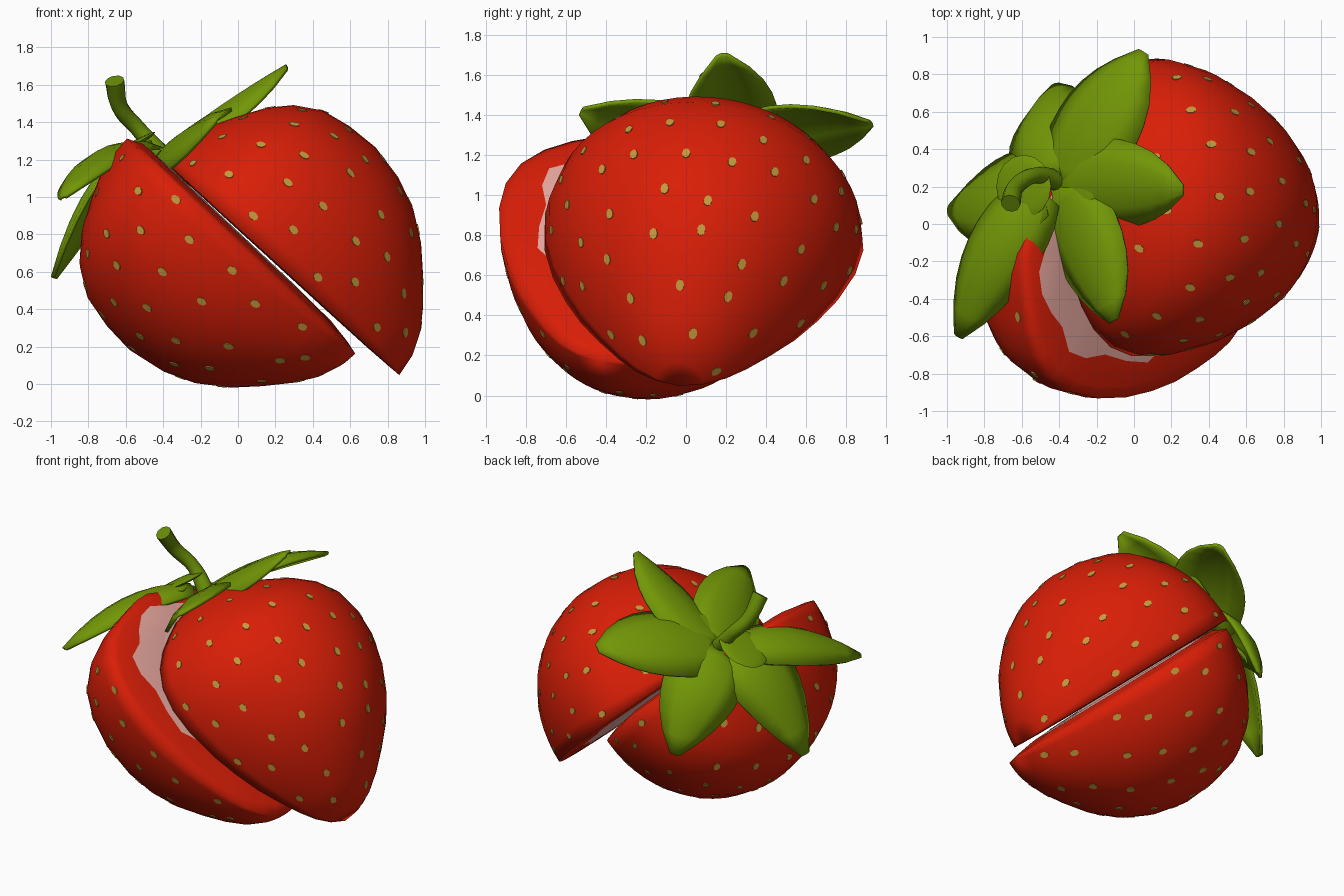
import bpy, bmesh, math, random
from mathutils import Vector as V

if "Cube" in bpy.data.objects:
    bpy.data.objects.remove(bpy.data.objects["Cube"])

random.seed(4)


def material(name, rgb):
    m = bpy.data.materials.new(name)
    m.diffuse_color = (*rgb, 1)
    m.use_nodes = True
    m.node_tree.nodes["Principled BSDF"].inputs["Base Color"].default_value = m.diffuse_color
    return m


RED = material("berry red", (0.69, 0.013, 0.002))
PINK = material("flesh pink", (0.86, 0.42, 0.37))
PALE = material("flesh pale", (0.90, 0.54, 0.49))
GOLD = material("seed gold", (0.55, 0.32, 0.045))
GREEN = material("leaf green", (0.17, 0.31, 0.002))
STEM = material("stem green", (0.14, 0.26, 0.002))


def finish(name, bm, mats, angle=40):
    bmesh.ops.remove_doubles(bm, verts=bm.verts, dist=1e-5)
    bmesh.ops.recalc_face_normals(bm, faces=bm.faces)
    me = bpy.data.meshes.new(name)
    bm.to_mesh(me)
    bm.free()
    ob = bpy.data.objects.new(name, me)
    bpy.context.collection.objects.link(ob)
    for m in mats:
        me.materials.append(m)
    bpy.ops.object.select_all(action='DESELECT')
    ob.select_set(True)
    bpy.context.view_layer.objects.active = ob
    bpy.ops.object.shade_smooth_by_angle(angle=math.radians(angle))
    return ob


# berry profile: distance along the axis, radius
PROFILE = [(0.08, 0), (0.05, 0.12), (0.05, 0.22), (0.085, 0.33), (0.15, 0.45),
           (0.23, 0.58), (0.33, 0.69), (0.46, 0.77), (0.62, 0.80), (0.80, 0.78),
           (1.0, 0.715), (1.17, 0.63), (1.32, 0.535), (1.45, 0.425), (1.56, 0.32),
           (1.64, 0.225), (1.695, 0.12), (1.72, 0)]


def radius(s):
    for (a, ra), (b, rb) in zip(PROFILE[3:], PROFILE[4:]):
        if a <= s <= b:
            return ra + (rb - ra) * (s - a) / (b - a)
    return 0


def half_berry(name, origin, d, n, tilt, wide, dome):
    o, d, n, y = V(origin), V(d).normalized(), V(n).normalized(), V((0, 1, 0))
    axis = d * math.cos(tilt) - y * math.sin(tilt)
    side = y * math.cos(tilt) + d * math.sin(tilt)

    def place(s, r, phi, lift=0):
        # the back is a little fuller towards the tip
        full = 1 + 0.13 * min(1, max(0, (s - 0.6) / 0.6))
        return (o + axis * s + side * (wide * r * math.cos(phi))
                + n * (r * full * math.sin(phi) - lift))

    # skin: half revolution
    bm = bmesh.new()
    seg = 26
    grid = [[bm.verts.new(place(s, r, math.pi * j / seg)) for j in range(seg + 1)]
            for s, r in PROFILE]
    for i in range(len(PROFILE) - 1):
        for j in range(seg):
            bm.faces.new((grid[i][j], grid[i][j + 1], grid[i + 1][j + 1], grid[i + 1][j]))
    # cut face: domed rings shrinking towards a pale core
    rim = [(s, r) for s, r in PROFILE] + [(s, -r) for s, r in PROFILE[-2:0:-1]]
    cs = 0.62
    count = len(rim)
    wob = [1 + 0.06 * math.sin(1.7 * k) + (0.1 if rim[k][0] < 0.3 else 0)
           for k in range(count)]
    steps = [([1] * count, 0), ([0.93] * count, 0.4 * dome),
             ([0.76 * w for w in wob], 0.85 * dome), ([0.5 * w for w in wob], dome)]
    rings = [[bm.verts.new(place(cs + (s - cs) * f, r * f, 0, lift))
              for (s, r), f in zip(rim, fs)] for fs, lift in steps]
    for k in range(count):
        q = (k + 1) % count
        for lvl in range(3):
            a, b = rings[lvl], rings[lvl + 1]
            bm.faces.new((a[k], a[q], b[q], b[k])).material_index = max(0, lvl - 1)
    core = bm.verts.new(place(cs, 0, 0, dome))
    for k in range(count):
        bm.faces.new((rings[3][k], rings[3][(k + 1) % count], core)).material_index = 2
    finish(name, bm, [RED, PINK, PALE], 120)

    # seeds: small oval plates on the skin, in staggered rows
    bm = bmesh.new()
    for row, s in enumerate((0.22, 0.43, 0.65, 0.87, 1.09, 1.30, 1.50, 1.62)):
        r = radius(s)
        num = max(2, round(math.pi * r / 0.25))
        for k in range(num):
            phi = math.pi * (k + (0.3 if row % 2 else 0.65)) / num
            phi += random.uniform(-0.04, 0.04)
            ss = s + random.uniform(-0.04, 0.04)
            p = place(ss, radius(ss), phi)
            along = (place(ss + 0.03, radius(ss + 0.03), phi)
                     - place(ss - 0.03, radius(ss - 0.03), phi)).normalized()
            across = (place(ss, radius(ss), phi + 0.03)
                      - place(ss, radius(ss), phi - 0.03)).normalized()
            out = across.cross(along).normalized()
            if out.dot(p - (o + axis * 0.7)) < 0:
                out = -out
            ring = []
            for h in (-0.004, 0.003):
                ring.append([bm.verts.new(p + out * h + along * (0.029 * math.cos(t))
                                          + across * (0.021 * math.sin(t)))
                             for t in (math.tau * q / 8 for q in range(8))])
            bm.faces.new(ring[1])
            for q in range(8):
                w = (q + 1) % 8
                bm.faces.new((ring[0][q], ring[0][w], ring[1][w], ring[1][q]))
    finish(name + "_seeds", bm, [GOLD])


half_berry("upper_half", (-0.40, 0.16, 1.20), (0.7385, 0, -0.674),
           (0.674, 0, 0.7385), math.radians(6.5), 1.0, 0.008)
half_berry("lower_half", (-0.58, 0.07, 1.30), (0.728, 0, -0.686),
           (-0.686, 0, -0.728), math.radians(17), 1.03, 0.045)


# leaves: broad curved blades, folded along the middle and joined at the base
def leaf(name, base, mid, tip, up, width):
    base, mid, tip, up = V(base), V(mid), V(tip), V(up).normalized()
    bm = bmesh.new()
    shape = [0.6, 0.85, 0.97, 1.0, 0.98, 0.9, 0.75, 0.5, 0.12]
    rows = []
    for i, f in enumerate(shape):
        t = i / (len(shape) - 1)
        c = base * (1 - t) ** 2 + mid * (2 * t * (1 - t)) + tip * t * t
        tan = (mid - base) * (1 - t) + (tip - mid) * t
        lat = tan.cross(up).normalized()
        nor = lat.cross(tan).normalized()
        rows.append([bm.verts.new(c + lat * (width * f * k) - nor * (0.08 * f * k * k))
                     for k in (-1, -0.5, 0, 0.5, 1)])
    for a, b in zip(rows, rows[1:]):
        for k in range(4):
            bm.faces.new((a[k], a[k + 1], b[k + 1], b[k]))
    ob = finish(name, bm, [GREEN], 50)
    mod = ob.modifiers.new("thickness", 'SOLIDIFY')
    mod.thickness = 0.02
    mod.offset = 0


leaf("leaf_back", (-0.42, 0.2, 1.23), (-0.22, 0.58, 1.46), (0.05, 0.92, 1.36), (-0.5, 0.1, 0.8), 0.26)
leaf("leaf_top", (-0.42, 0.2, 1.23), (-0.12, 0.22, 1.48), (0.26, 0.18, 1.70), (-0.68, -0.15, 0.7), 0.24)
leaf("leaf_front", (-0.42, 0.2, 1.23), (-0.28, -0.15, 1.38), (-0.11, -0.52, 1.42), (-0.7, 0, 0.7), 0.25)
leaf("leaf_low_front", (-0.5, 0.18, 1.27), (-0.78, -0.15, 1.34), (-0.94, -0.6, 1.0), (-0.45, -0.2, 0.85), 0.2)
leaf("leaf_low_side", (-0.48, 0.2, 1.25), (-0.80, 0.15, 1.22), (-0.99, 0.08, 0.57), (-0.85, 0.25, 0.5), 0.26)
leaf("leaf_low_back", (-0.46, 0.24, 1.24), (-0.54, 0.62, 1.17), (-0.43, 0.74, 0.67), (-0.5, 0.5, 0.6), 0.25)


# calyx hubs: thin discs joining the leaves around the stem
def hub(name, centre, normal, r):
    bm = bmesh.new()
    bmesh.ops.create_uvsphere(bm, u_segments=16, v_segments=8, radius=1)
    turn = V(normal).to_track_quat('Z', 'Y')
    for v in bm.verts:
        v.co = V(centre) + turn @ V((v.co.x * r, v.co.y * r, v.co.z * 0.02))
    finish(name, bm, [GREEN], 60)


hub("calyx_hub_upper", (-0.33, 0.2, 1.285), (-0.6, 0, 0.75), 0.16)
hub("calyx_hub_lower", (-0.59, 0.2, 1.26), (-0.5, 0, 0.85), 0.17)

# stem: bent tube
cu = bpy.data.curves.new("stem", 'CURVE')
cu.dimensions = '3D'
cu.bevel_depth = 0.048
cu.bevel_resolution = 3
cu.use_fill_caps = True
sp = cu.splines.new('BEZIER')
path = [((-0.38, 0.22, 1.19), 1.2), ((-0.53, 0.26, 1.36), 0.9),
        ((-0.63, 0.2, 1.48), 0.95), ((-0.66, 0.11, 1.62), 1.1)]
sp.bezier_points.add(len(path) - 1)
for bp, (co, r) in zip(sp.bezier_points, path):
    bp.co, bp.radius = co, r
    bp.handle_left_type = bp.handle_right_type = 'AUTO'
cu.materials.append(STEM)
bpy.context.collection.objects.link(bpy.data.objects.new("stem", cu))
